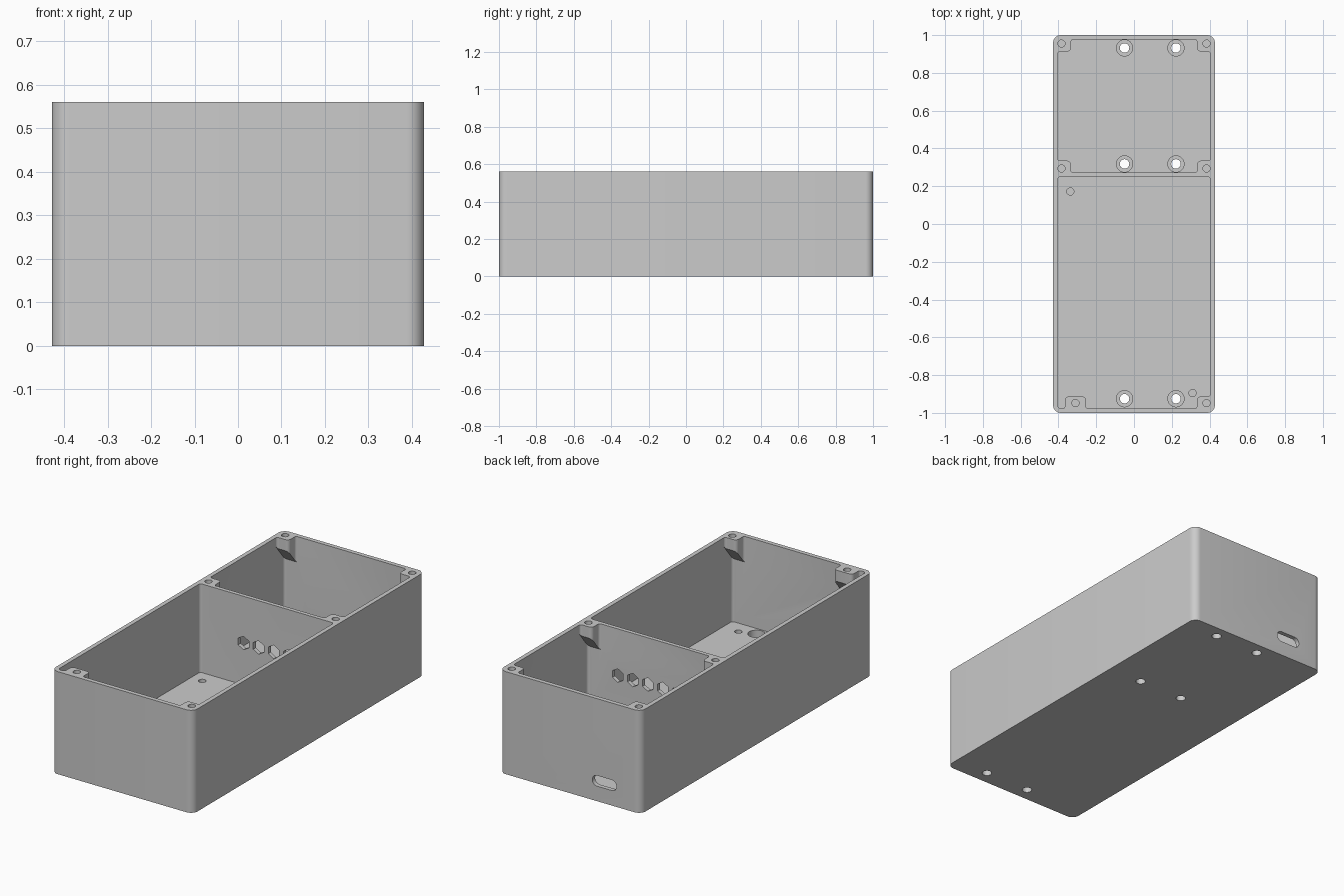
import bpy, bmesh, math
from mathutils import Vector

cube = bpy.data.objects.get("Cube")
if cube:
    bpy.data.objects.remove(cube, do_unlink=True)

W, L, H = 0.428, 1.0, 0.56      # half width, half length, height
WALL, FLOOR = 0.024, 0.076
IX, IY = W - WALL, L - WALL     # inner half sizes
DIV_FRONT, DIV_BACK = 0.25, 0.272


def fillet(corners, steps=8):
    """Outline from (x, y, radius) corners, each rounded by an arc."""
    out, n = [], len(corners)
    for i, (x, y, r) in enumerate(corners):
        p = Vector((x, y))
        if r == 0:
            out.append(p)
            continue
        a = (Vector(corners[i - 1][:2]) - p).normalized()
        b = (Vector(corners[(i + 1) % n][:2]) - p).normalized()
        half = a.angle(b) / 2
        c = p + (a + b).normalized() * (r / math.sin(half))
        start = (p + a * (r / math.tan(half)) - c).normalized()
        end = (p + b * (r / math.tan(half)) - c).normalized()
        out += [c + start.slerp(end, k / steps) * r for k in range(steps + 1)]
    return out


def rounded_rect(x0, x1, y0, y1, r):
    return fillet([(x0, y0, r), (x1, y0, r), (x1, y1, r), (x0, y1, r)])


def circle(x, y, r, n=32):
    turn = math.pi / 2
    return [Vector((x + r * math.cos(turn + math.tau * k / n),
                    y + r * math.sin(turn + math.tau * k / n))) for k in range(n)]


def prism(name, outline, low, high, along_y=False):
    """Extrude an outline; low may be a function of the outline point."""
    bm = bmesh.new()
    rings = []
    for level in (low, high):
        ring = []
        for p in outline:
            d = level(p) if callable(level) else level
            ring.append(bm.verts.new((p.x, d, p.y) if along_y else (p.x, p.y, d)))
        rings.append(ring)
        bm.faces.new(ring)
    n = len(outline)
    for i in range(n):
        j = (i + 1) % n
        bm.faces.new((rings[0][i], rings[0][j], rings[1][j], rings[1][i]))
    bmesh.ops.recalc_face_normals(bm, faces=bm.faces[:])
    mesh = bpy.data.meshes.new(name)
    bm.to_mesh(mesh)
    bm.free()
    ob = bpy.data.objects.new(name, mesh)
    bpy.context.collection.objects.link(ob)
    return ob


def subtract(ob, cutter):
    """Cut one solid out of another and drop the cutter."""
    mod = ob.modifiers.new("cut", 'BOOLEAN')
    mod.operation, mod.solver, mod.object = 'DIFFERENCE', 'EXACT', cutter
    bpy.context.view_layer.update()
    graph = bpy.context.evaluated_depsgraph_get()
    mesh = bpy.data.meshes.new_from_object(ob.evaluated_get(graph))
    ob.modifiers.clear()
    ob.data = mesh
    bpy.data.objects.remove(cutter, do_unlink=True)


E = 0.0003  # slight embedding of the post flares in the walls


def post(cx, sx, wall_y, sy, corner=True):
    """Screw post on a wall, its underside sloping down to that wall."""
    a, b, f, r = 0.07, 0.063, 0.013, 0.02
    if corner:
        pts = [(-.01, -.01, 0), (a + .03, -.01, 0), (a + .03, -E, 0), (a, -E, f),
               (a, b, r), (-E, b, f), (-E, b + .03, 0), (-.01, b + .03, 0)]
    else:
        h = 0.055
        pts = [(-h - .03, -.01, 0), (h + .03, -.01, 0), (h + .03, -E, 0), (h, -E, f),
               (h, b, r), (-h, b, r), (-h, -E, f), (-h - .03, -E, 0)]
    pts = [(cx + sx * x, wall_y + sy * y, rad) for x, y, rad in pts]
    return prism("post", fillet(pts), lambda p: 0.42 + 1.25 * sy * (p.y - wall_y), H + 0.1)


# Outer shell
body = prism("enclosure_body", rounded_rect(-W, W, -L, L, 0.04), 0, H)

# Rear and front compartments, with the posts left standing
rear = prism("rear_pocket", rounded_rect(-IX, IX, DIV_BACK, IY, 0.015), FLOOR, H + 0.05)
for s in (-1, 1):
    subtract(rear, post(s * IX, -s, IY, -1))
    subtract(rear, post(s * IX, -s, DIV_BACK, 1))
front = prism("front_pocket", rounded_rect(-IX, IX, -IY, DIV_FRONT, 0.015), FLOOR, H + 0.05)
subtract(front, post(IX, -1, -IY, 1))
subtract(front, post(-0.31, 1, -IY, 1, corner=False))
subtract(body, rear)
subtract(body, front)

# Lid screw holes in the posts
for x, y in ((-.384, .955), (.384, .955), (-.384, .294), (.384, .294), (-.31, -.948), (.384, -.948)):
    subtract(body, prism("lid_hole", circle(x, y, 0.019), 0.49, H + 0.05))

# Counterbored mounting holes through the floor
for x in (-0.05, 0.222):
    for y in (-0.925, 0.318, 0.932):
        subtract(body, prism("mount_hole", circle(x, y, 0.025), -0.05, 0.06))
        subtract(body, prism("counterbore", circle(x, y, 0.043), 0.035, FLOOR + 0.02))

# Blind board holes in the front floor
for x, y in ((-0.337, 0.172), (0.31, -0.895)):
    subtract(body, prism("board_hole", circle(x, y, 0.019), 0.025, FLOOR + 0.02))

# Row of hexagonal cable openings in the divider
for k in range(5):
    hexagon = circle(-0.142 + 0.091 * k, 0.305, 0.037, 6)
    subtract(body, prism("cable_opening", hexagon, DIV_FRONT - 0.03, DIV_BACK + 0.03, True))

# Rounded slot in the back wall
slot = rounded_rect(-0.28, -0.134, 0.082, 0.14, 0.0285)
subtract(body, prism("back_slot", slot, IY - 0.03, L + 0.03, True))

# Material
grey = bpy.data.materials.new("plain_grey")
grey.use_nodes = True
colour = (0.6, 0.6, 0.6, 1)
grey.diffuse_color = colour
grey.node_tree.nodes["Principled BSDF"].inputs["Base Color"].default_value = colour
body.data.materials.clear()
body.data.materials.append(grey)

bpy.ops.object.select_all(action='DESELECT')
body.select_set(True)
bpy.context.view_layer.objects.active = body
bpy.ops.object.shade_smooth_by_angle(angle=math.radians(30))
